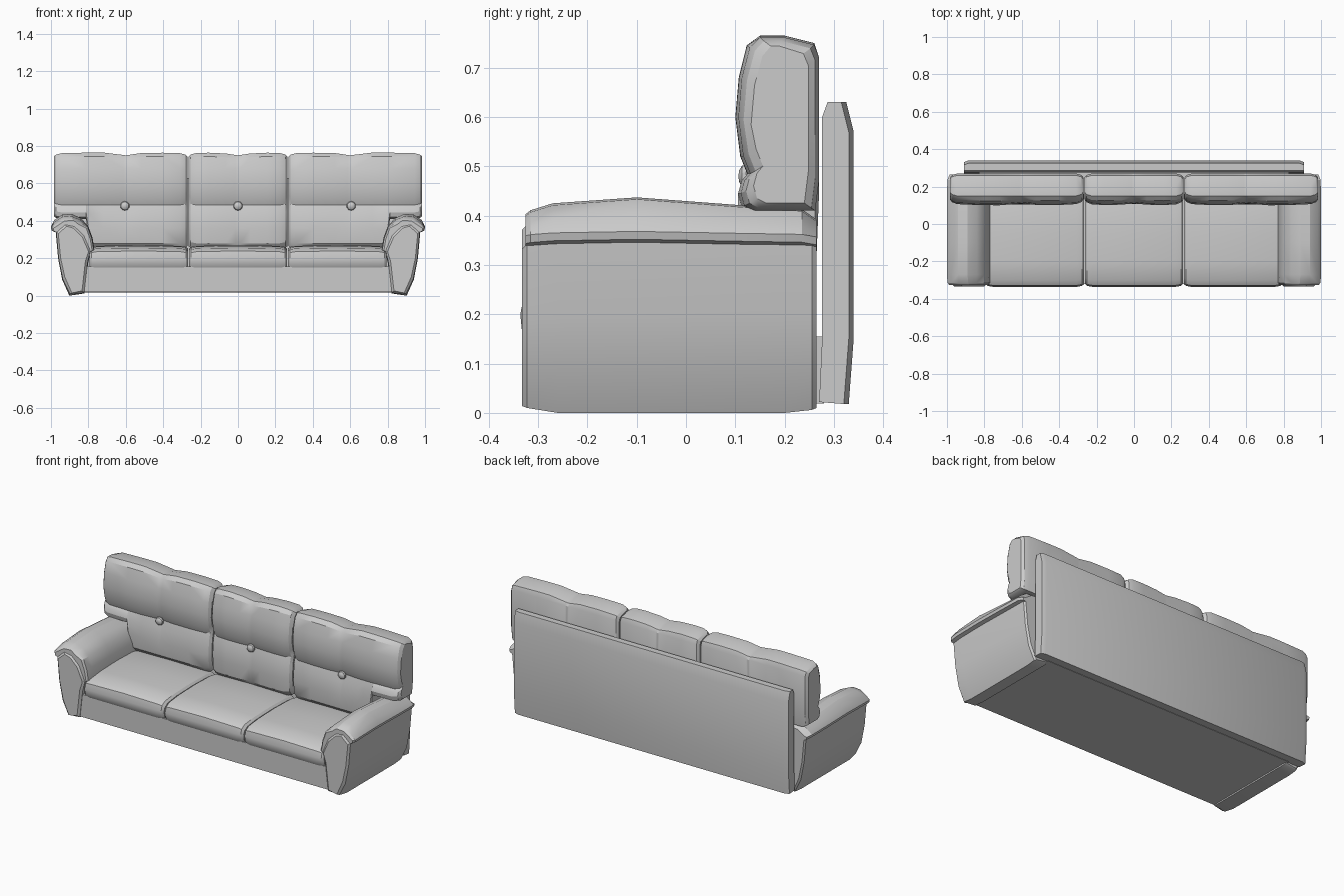
import bpy, bmesh, math
from mathutils import Matrix

if "Cube" in bpy.data.objects:
    bpy.data.objects.remove(bpy.data.objects["Cube"])


def finish(bm, name, mirror=False):
    bmesh.ops.recalc_face_normals(bm, faces=bm.faces[:])
    me = bpy.data.meshes.new(name)
    bm.to_mesh(me)
    bm.free()
    ob = bpy.data.objects.new(name, me)
    bpy.context.collection.objects.link(ob)
    bpy.ops.object.select_all(action='DESELECT')
    ob.select_set(True)
    bpy.context.view_layer.objects.active = ob
    bpy.ops.object.shade_smooth_by_angle(angle=math.radians(28))
    if mirror:
        mod = ob.modifiers.new("Mirror", 'MIRROR')
        mod.use_mirror_merge = False
    return ob


def loft(name, rings, mirror=False):
    """Skin a list of equal-length closed rings and cap both ends."""
    bm = bmesh.new()
    loops = [[bm.verts.new(p) for p in r] for r in rings]
    n = len(loops[0])
    for a, b in zip(loops, loops[1:]):
        for i in range(n):
            j = (i + 1) % n
            bm.faces.new((a[i], a[j], b[j], b[i]))
    bm.faces.new(loops[0])
    bm.faces.new(loops[-1])
    return finish(bm, name, mirror)


def shrink(v, c, d):
    """Move v toward c by at most d."""
    return v + max(-d, min(d, c - v))


# Back cushions: side profile swept along x, with tufting
BACK = [(0.14, 0.25), (0.112, 0.28), (0.105, 0.36), (0.112, 0.44), (0.124, 0.485),
        (0.110, 0.52), (0.100, 0.60), (0.107, 0.68), (0.123, 0.745), (0.15, 0.765),
        (0.20, 0.765), (0.26, 0.75), (0.27, 0.72), (0.27, 0.45), (0.262, 0.25)]


def back_cushion(name, x0, x1, mid, arm_x=None, mirror=False):
    xs = [(x0, 0.022), (x0 + 0.012, 0.008), (x0 + 0.04, 0)]
    xs += [(x0 + (mid - x0) * t, 0) for t in (0.4, 0.75)]
    xs += [(mid - 0.012, 0), (mid, 0), (mid + 0.012, 0)]
    if arm_x:
        xs += [(arm_x - 0.08, 0), (arm_x, 0), (arm_x + 0.012, 0)]
    else:
        xs += [(mid + (x1 - mid) * t, 0) for t in (0.25, 0.6)]
    xs += [(x1 - 0.04, 0), (x1 - 0.012, 0.008), (x1, 0.022)]
    rings = []
    for x, inset in xs:
        seam = max(0, 1 - abs(x - mid) / 0.10)
        edge = abs((x - (x0 + x1) / 2) / ((x1 - x0) / 2)) ** 4
        ring = []
        for y, z in BACK:
            if y < 0.145 and z > 0.26:
                y += 0.010 * edge + (0.010 * seam if z > 0.42 or not arm_x else 0)
            if z > 0.74:
                z -= 0.015 * seam + 0.006 * edge
            if arm_x and x > arm_x + 0.001 and z < 0.485:
                z = 0.41 + (z - 0.25) / 0.235 * 0.075
            ring.append((x, shrink(y, 0.19, inset), shrink(z, 0.55, inset * 0.7)))
        rings.append(ring)
    loft(name, rings, mirror)


back_cushion("back_cushion_center", -0.265, 0.265, 0.0)
back_cushion("back_cushion_outer", 0.27, 0.985, 0.60, arm_x=0.80, mirror=True)

# Seat cushions
SEAT = [(-0.322, 0.15), (-0.333, 0.17), (-0.336, 0.20), (-0.328, 0.235), (-0.30, 0.252),
        (-0.20, 0.262), (-0.05, 0.266), (0.10, 0.262), (0.16, 0.25), (0.16, 0.15)]


def seat_cushion(name, x0, x1, mirror=False):
    w = x1 - x0
    rings = []
    for x, d in ((x0, 0.016), (x0 + 0.012, 0.005), (x0 + 0.04, 0), (x0 + w / 2, -0.004),
                 (x1 - 0.04, 0), (x1 - 0.012, 0.005), (x1, 0.016)):
        rings.append([(x, y + (max(d, 0) if y < -0.25 else 0),
                       z - (d if z > 0.22 else 0)) for y, z in SEAT])
    loft(name, rings, mirror)


seat_cushion("seat_cushion_center", -0.262, 0.262)
seat_cushion("seat_cushion_outer", 0.266, 0.795, mirror=True)

# Arm bodies: front outline swept along y
ARM = [(0.82, 0.012), (0.902, 0.0), (0.94, 0.085), (0.962, 0.20), (0.975, 0.345),
       (0.93, 0.385), (0.87, 0.375), (0.82, 0.33), (0.785, 0.25), (0.802, 0.17)]
rings = []
for y, d, lift in ((-0.333, 0.014, 0.014), (-0.322, 0.003, 0.010), (-0.26, 0, 0),
                   (0.20, 0, 0), (0.255, 0, 0.006), (0.265, 0.008, 0.010)):
    rings.append([(shrink(x, 0.88, d), y, max(shrink(z, 0.2, d), lift)) for x, z in ARM])
loft("arm_body", rings, mirror=True)

# Arm pads: padded arch over each arm
PAD = [(0.972, 0.345), (0.996, 0.352), (1.0, 0.368), (0.982, 0.405), (0.94, 0.433),
       (0.89, 0.437), (0.84, 0.415), (0.80, 0.37), (0.778, 0.31), (0.768, 0.25),
       (0.785, 0.24), (0.81, 0.31), (0.86, 0.36), (0.92, 0.372)]
rings = []
for y, d, drop in ((-0.325, 0.012, 0.034), (-0.315, 0.003, 0.026), (-0.27, 0, 0.012),
                   (-0.10, 0, 0), (0.10, 0, 0.015), (0.235, 0.002, 0.024), (0.265, 0.014, 0.045)):
    rings.append([(shrink(x, 0.88, d), y, z - (drop if z > 0.40 else drop * 0.25))
                  for x, z in PAD])
loft("arm_pad", rings, mirror=True)

# Base frame under the seats
bm = bmesh.new()
bmesh.ops.create_cube(bm, size=1, matrix=Matrix.Translation((0, -0.02, 0.087))
                      @ Matrix.Diagonal((1.66, 0.60, 0.135, 1)))
finish(bm, "base_frame")

# Rear panel
PANEL = [(0.27, 0.022), (0.33, 0.018), (0.34, 0.15), (0.34, 0.57),
         (0.325, 0.63), (0.287, 0.63), (0.276, 0.60), (0.276, 0.15)]
rings = []
for x, d in ((-0.91, 0.010), (-0.885, 0), (0.885, 0), (0.91, 0.010)):
    rings.append([(x, y - (d if y > 0.30 else 0), z) for y, z in PANEL])
loft("rear_panel", rings)

# Tufting buttons
for i, x in enumerate((-0.605, 0, 0.605)):
    bm = bmesh.new()
    bmesh.ops.create_uvsphere(bm, u_segments=10, v_segments=6, radius=1,
                              matrix=Matrix.Translation((x, 0.122, 0.48))
                              @ Matrix.Diagonal((0.025, 0.016, 0.025, 1))
                              @ Matrix.Rotation(math.pi / 2, 4, 'X'))
    finish(bm, f"button_{i + 1}")
